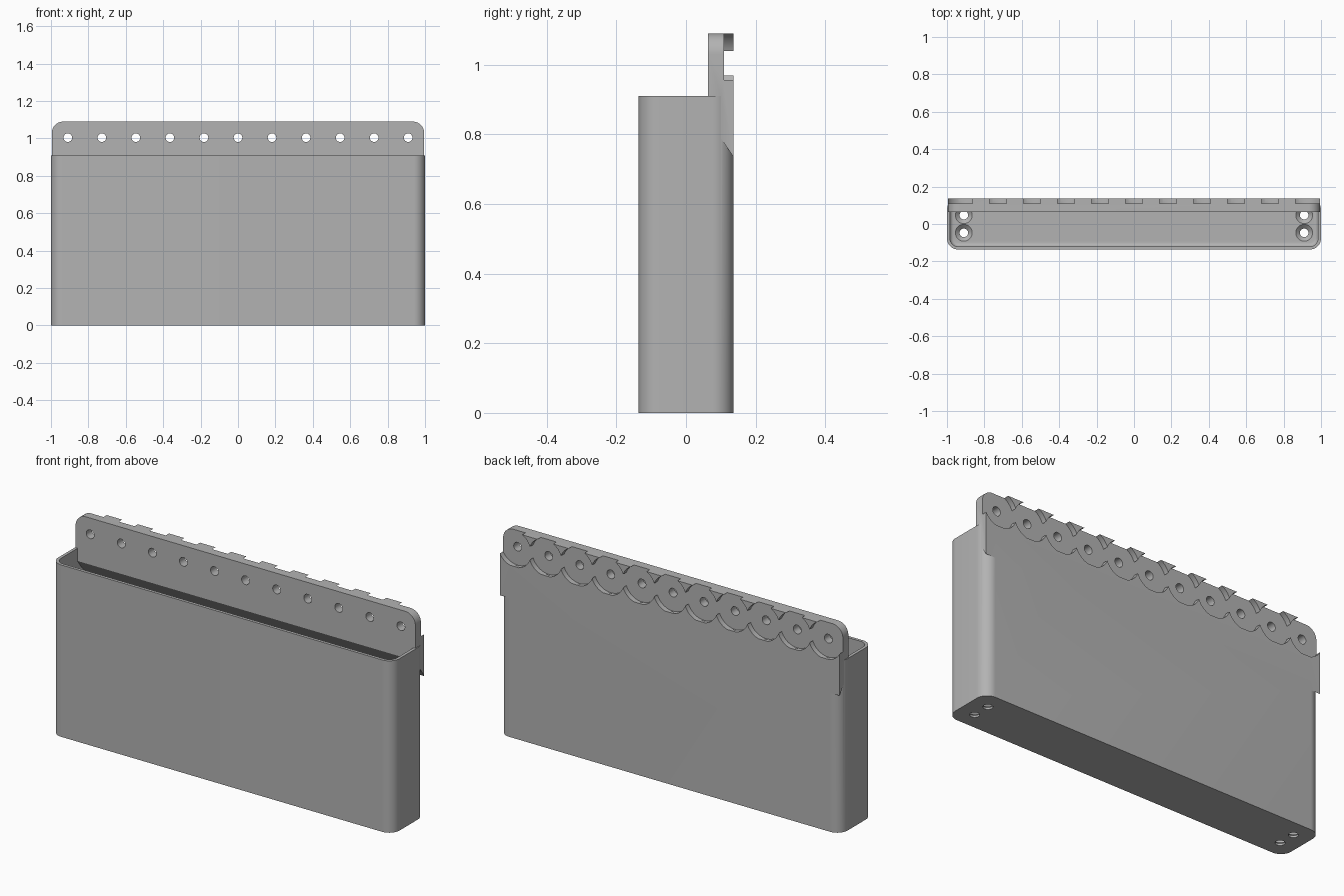
import bpy, bmesh, math
from mathutils import Matrix

if "Cube" in bpy.data.objects:
    bpy.data.objects.remove(bpy.data.objects["Cube"])

HALF_Y, WALL, RIM, TOP = 0.1365, 0.016, 0.91, 1.09
HOLE_Z, PITCH = 1.004, 0.182

grey = bpy.data.materials.new("plain grey")
grey.use_nodes = True
grey.diffuse_color = (0.45, 0.45, 0.45, 1)
grey.node_tree.nodes["Principled BSDF"].inputs["Base Color"].default_value = (0.45, 0.45, 0.45, 1)


def finish(bm, name):
    bmesh.ops.recalc_face_normals(bm, faces=bm.faces)
    mesh = bpy.data.meshes.new(name)
    bm.to_mesh(mesh)
    bm.free()
    mesh.materials.append(grey)
    obj = bpy.data.objects.new(name, mesh)
    bpy.context.collection.objects.link(obj)
    return obj


def rounded_block(name, hx, hy, z0, z1, radius, floor_bevel=0):
    """Upright block with rounded vertical edges and optional bevelled base."""
    bm = bmesh.new()
    bmesh.ops.create_cube(bm, size=1, matrix=Matrix.Translation((0, 0, (z0 + z1) / 2))
                          @ Matrix.Diagonal((2 * hx, 2 * hy, z1 - z0, 1)))
    upright = [e for e in bm.edges if abs(e.verts[0].co.z - e.verts[1].co.z) > 0.1]
    bmesh.ops.bevel(bm, geom=upright, offset=radius, segments=12, profile=0.5, affect='EDGES')
    if floor_bevel:
        base = [e for e in bm.edges if all(v.co.z < z0 + 0.001 for v in e.verts)]
        bmesh.ops.bevel(bm, geom=base, offset=floor_bevel, segments=4, profile=0.5, affect='EDGES')
    return finish(bm, name)


def lathe(name, profile, matrix, sides=64):
    """Solid of revolution from (radius, height) pairs."""
    bm = bmesh.new()
    rings = [[bm.verts.new(matrix @ Matrix.Rotation(math.tau * i / sides, 4, 'Z')
                           @ Matrix.Translation((r, 0, h)).to_translation())
              for i in range(sides)] for r, h in profile]
    bm.faces.new(rings[0])
    bm.faces.new(rings[-1])
    for a, b in zip(rings, rings[1:]):
        for i in range(sides):
            j = (i + 1) % sides
            bm.faces.new((a[i], a[j], b[j], b[i]))
    return finish(bm, name)


def boolean(target, tool, operation='DIFFERENCE'):
    mod = target.modifiers.new("cut", 'BOOLEAN')
    mod.operation, mod.solver, mod.object = operation, 'EXACT', tool
    bpy.context.view_layer.objects.active = target
    bpy.ops.object.modifier_apply(modifier=mod.name)
    bpy.data.objects.remove(tool)


# Open bin: rounded outside, hollow inside
bin_body = rounded_block("bin", 1, HALF_Y, 0, RIM, 0.06)
cavity = rounded_block("cavity", 1 - WALL, HALF_Y - WALL, 0.03, 1.2, 0.044, 0.02)
boolean(bin_body, cavity)

# Mounting panel: side profile with sloped underside, rounded top corners
bm = bmesh.new()
profile = [(0.063, TOP), (HALF_Y, TOP), (HALF_Y, 0.735), (0.063, 0.843)]
ends = [[bm.verts.new((x, y, z)) for y, z in profile] for x in (-0.995, 0.995)]
for end in ends:
    bm.faces.new(end)
for i in range(4):
    j = (i + 1) % 4
    bm.faces.new((ends[0][i], ends[0][j], ends[1][j], ends[1][i]))
corners = [e for e in bm.edges if all(v.co.z > TOP - 0.01 for v in e.verts)
           and abs(e.verts[0].co.x - e.verts[1].co.x) < 0.01]
bmesh.ops.bevel(bm, geom=corners, offset=0.06, segments=12, profile=0.5, affect='EDGES')
panel = finish(bm, "mounting_panel")

# Row of round recesses in the back, each with a through hole
for i in range(-5, 6):
    to_back = Matrix.Translation((i * PITCH, 0, HOLE_Z)) @ Matrix.Rotation(-math.pi / 2, 4, 'X')
    boolean(panel, lathe("recess", [(0.0975, 0.109), (0.0975, 0.2)], to_back, 96))
    boolean(panel, lathe("hole", [(0.023, 0), (0.023, 0.2)], to_back, 32))

boolean(bin_body, panel, 'UNION')

# Countersunk drain holes at both ends of the floor
sink = [(0.023, -0.05), (0.023, 0.01), (0.045, 0.03), (0.045, 0.06)]
for x in (-0.91, 0.91):
    for y in (-0.047, 0.047):
        boolean(bin_body, lathe("sink", sink, Matrix.Translation((x, y, 0)), 32))

bpy.ops.object.select_all(action='DESELECT')
bin_body.select_set(True)
bpy.context.view_layer.objects.active = bin_body
bpy.ops.object.shade_smooth_by_angle(angle=math.radians(30))
